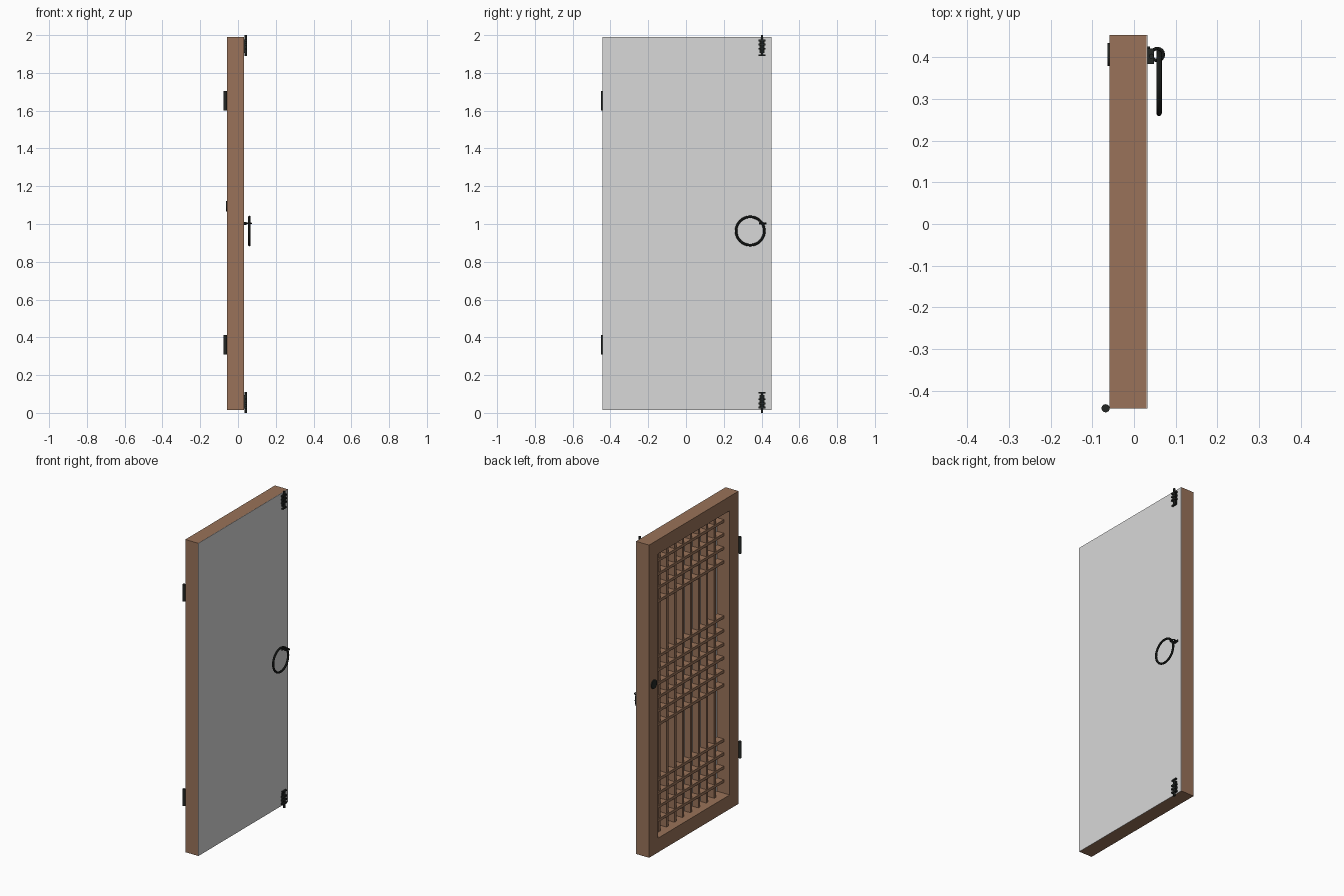
import bpy, math
from mathutils import Vector

if "Cube" in bpy.data.objects:
    bpy.data.objects.remove(bpy.data.objects["Cube"])


def material(name, r, g, b):
    m = bpy.data.materials.new(name)
    m.diffuse_color = (r, g, b, 1)
    m.use_nodes = True
    m.node_tree.nodes["Principled BSDF"].inputs["Base Color"].default_value = m.diffuse_color
    return m


WOOD = material("brown wood", 0.32, 0.17, 0.10)
PAPER = material("pale paper", 0.69, 0.69, 0.69)
IRON = material("black iron", 0.017, 0.02, 0.018)


def finish(name, mat, smooth=False):
    o = bpy.context.object
    o.name = name
    o.data.materials.append(mat)
    if smooth:
        bpy.ops.object.shade_smooth_by_angle(angle=math.radians(40))
    return o


def box(name, mat, x, y, z):
    """Box from (min, max) pairs."""
    bpy.ops.mesh.primitive_cube_add(size=1, location=[sum(p) / 2 for p in (x, y, z)])
    o = bpy.context.object
    o.scale = [p[1] - p[0] for p in (x, y, z)]
    bpy.ops.object.transform_apply(location=False, rotation=False, scale=True)
    return finish(name, mat)


def rod(name, a, b, r, sides=16):
    """Iron cylinder from a to b."""
    a, b = Vector(a), Vector(b)
    d = b - a
    bpy.ops.mesh.primitive_cylinder_add(vertices=sides, radius=r, depth=d.length,
                                        location=(a + b) / 2,
                                        rotation=d.to_track_quat('Z', 'Y').to_euler())
    return finish(name, IRON, True)


def ring(name, loc, major, minor, rot=(0, 0, 0), segs=32):
    bpy.ops.mesh.primitive_torus_add(major_radius=major, minor_radius=minor, major_segments=segs,
                                     minor_segments=8, location=loc, rotation=rot)
    return finish(name, IRON, True)


Y0, Y1, Z0, Z1 = -0.4415, 0.4525, 0.015, 1.99   # door leaf
XB, XF, W = -0.0588, 0.0305, 0.09               # back, front, frame width
IY0, IY1, IZ0, IZ1 = Y0 + W, Y1 - W, Z0 + W, Z1 - W

# frame
for n, y in (("hinge_stile", (Y0, IY0)), ("latch_stile", (IY1, Y1))):
    box(n, WOOD, (XB, XF), y, (Z0, Z1))
for n, z in (("bottom_rail", (Z0, IZ0)), ("top_rail", (IZ1, Z1))):
    box(n, WOOD, (XB, XF), (IY0, IY1), z)

# paper covering the whole +x side
box("paper_sheet", PAPER, (XF, 0.0325), (Y0, Y1), (Z0, Z1))

# lattice: 8 upright bars, three groups of cross bars
for i in range(1, 9):
    y = IY0 + (IY1 - IY0) * i / 9
    box("lattice_upright", WOOD, (-0.013, 0.029), (y - 0.009, y + 0.009), (IZ0, IZ1))
for centre, count in ((0.31, 4), (1.0025, 6), (1.695, 4)):
    for i in range(count):
        z = centre + (i - (count - 1) / 2) * 0.086
        box("lattice_crossbar", WOOD, (-0.018, 0.028), (IY0, IY1), (z - 0.009, z + 0.009))

# hinge barrels
for z in (0.36, 1.652):
    rod("hinge_barrel", (-0.068, Y0, z - 0.052), (-0.068, Y0, z + 0.052), 0.0098)

# round finger plate on the lattice side
rod("finger_plate", (-0.0635, 0.406, 1.095), (XB, 0.406, 1.095), 0.028, 24)

# pull ring, with eye and mount
ring("pull_ring", (0.060, 0.34, 0.963), 0.075, 0.0065, (0, math.pi / 2, 0))
ring("ring_eye", (0.056, 0.406, 1.003), 0.0145, 0.004, segs=16)
rod("ring_mount", (0.032, 0.406, 1.003), (0.044, 0.406, 1.003), 0.008)
box("ring_mount_plate", IRON, (0.032, 0.038), (0.387, 0.425), (0.997, 1.009))

# slide bolts, mirrored top and bottom
for base, s in ((0.0, 1), (2.0, -1)):
    def at(v):
        return base + s * v
    rod("bolt_rod", (0.0415, 0.402, at(0)), (0.0415, 0.402, at(0.11)), 0.006, 12)
    box("bolt_plate", IRON, (0.0325, 0.037), (0.389, 0.415), sorted((at(0.022), at(0.095))))
    for v in (0.028, 0.05, 0.072):
        box("bolt_staple", IRON, (0.0325, 0.048), (0.383, 0.421), sorted((at(v - 0.005), at(v + 0.005))))
    box("bolt_grip", IRON, (0.036, 0.047), (0.384, 0.420), sorted((at(0.102), at(0.11))))
